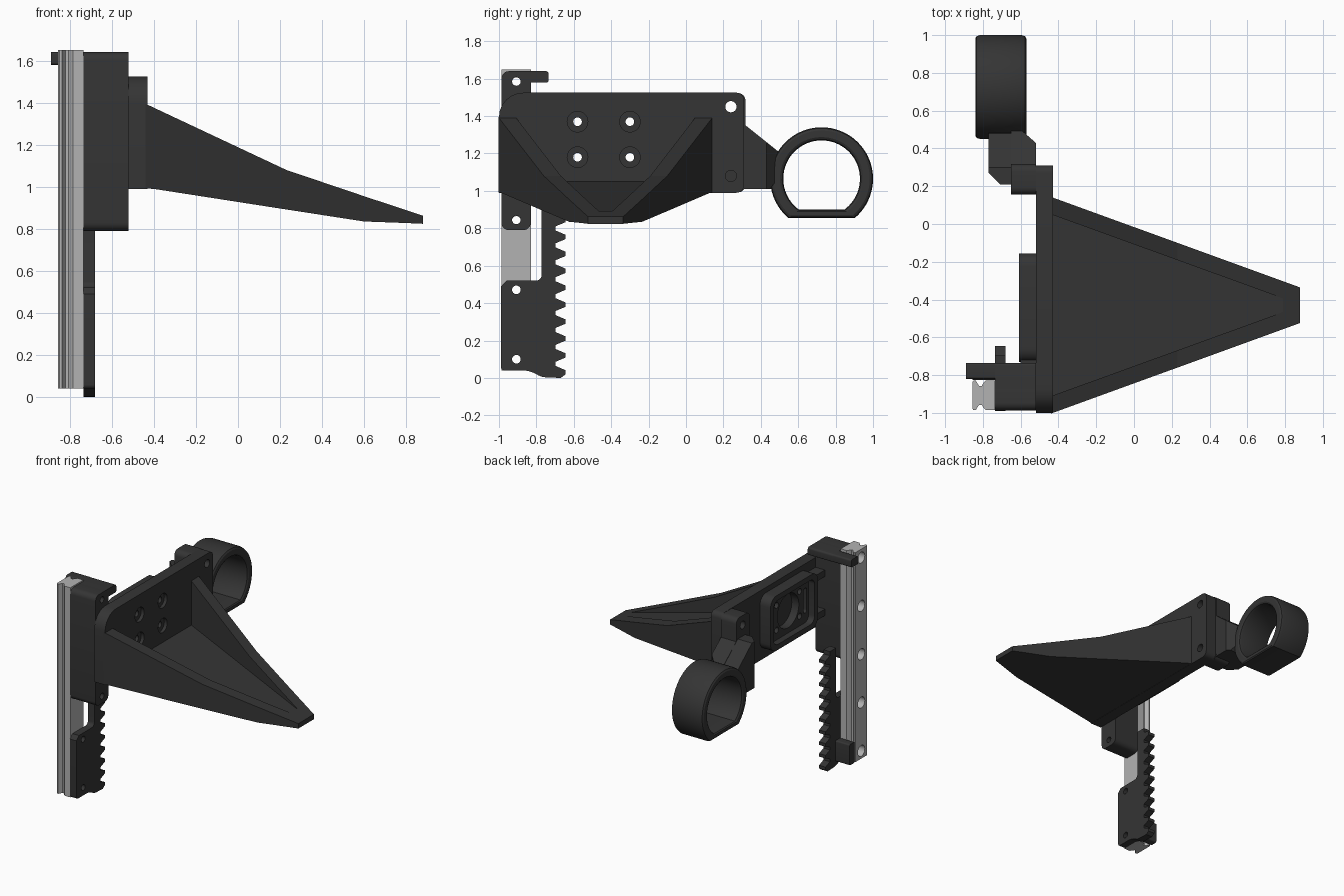
import bpy, bmesh, math
from mathutils import Vector

if "Cube" in bpy.data.objects:
    bpy.data.objects.remove(bpy.data.objects["Cube"])


def material(name, v):
    m = bpy.data.materials.new(name)
    m.diffuse_color = (v, v, v, 1)
    m.use_nodes = True
    m.node_tree.nodes["Principled BSDF"].inputs["Base Color"].default_value = m.diffuse_color
    return m


DARK, STEEL = material("dark_plastic", 0.035), material("steel", 0.45)


def loft(name, loops, mat=DARK, closed=False):
    """Skin a series of equal-length point loops."""
    bm = bmesh.new()
    rows = [[bm.verts.new(p) for p in loop] for loop in loops]
    n = len(rows[0])
    pairs = list(zip(rows, rows[1:])) + ([(rows[-1], rows[0])] if closed else [])
    for a, b in pairs:
        for i in range(n):
            j = (i + 1) % n
            bm.faces.new((a[i], a[j], b[j], b[i]))
    if not closed:
        bm.faces.new(rows[0])
        bm.faces.new(rows[-1])
    bmesh.ops.recalc_face_normals(bm, faces=bm.faces)
    me = bpy.data.meshes.new(name)
    bm.to_mesh(me)
    bm.free()
    ob = bpy.data.objects.new(name, me)
    bpy.context.collection.objects.link(ob)
    me.materials.append(mat)
    return ob


def prism(name, pts, x0, x1, mat=DARK):
    """Extrude a (y, z) outline along x."""
    return loft(name, [[(x, y, z) for y, z in pts] for x in (x0, x1)], mat)


def rounded(corners, n=6):
    """Fillet a polygon given as (u, v, radius)."""
    out = []
    for i, (u, v, r) in enumerate(corners):
        p = Vector((u, v))
        if r == 0:
            out.append((u, v))
            continue
        a = (Vector(corners[i - 1][:2]) - p).normalized()
        b = (Vector(corners[(i + 1) % len(corners)][:2]) - p).normalized()
        c = p + r * (a + b)
        for k in range(n + 1):
            t = math.pi / 2 * k / n
            out.append(tuple(c - r * (b * math.cos(t) + a * math.sin(t))))
    return out


def rect(y0, y1, z0, z1, r=0.0):
    return rounded([(y0, z0, r), (y1, z0, r), (y1, z1, r), (y0, z1, r)])


def circle(y, z, r, n=28):
    return [(y + r * math.cos(2 * math.pi * i / n), z + r * math.sin(2 * math.pi * i / n)) for i in range(n)]


def cut(ob, pts, x0, x1):
    """Subtract an x-extruded outline."""
    cutter = prism("cutter", pts, x0, x1)
    mod = ob.modifiers.new("cut", "BOOLEAN")
    mod.object, mod.operation, mod.solver = cutter, "DIFFERENCE", "EXACT"
    bpy.context.view_layer.objects.active = ob
    bpy.ops.object.modifier_apply(modifier=mod.name)
    bpy.data.objects.remove(cutter)


def chamfer(ob, co, no):
    """Slice off everything beyond a plane."""
    bm = bmesh.new()
    bm.from_mesh(ob.data)
    geom = bm.verts[:] + bm.edges[:] + bm.faces[:]
    res = bmesh.ops.bisect_plane(bm, geom=geom, plane_co=co, plane_no=no, clear_outer=True)
    edges = [e for e in res["geom_cut"] if isinstance(e, bmesh.types.BMEdge)]
    bmesh.ops.holes_fill(bm, edges=edges)
    bmesh.ops.recalc_face_normals(bm, faces=bm.faces)
    bm.to_mesh(ob.data)
    bm.free()


# Linear rail with side grooves and counterbored holes
half = [(-0.735, 0.079), (-0.785, 0.079), (-0.797, 0.065), (-0.806, 0.05), (-0.82, 0.05),
        (-0.83, 0.065), (-0.838, 0.079), (-0.849, 0.079), (-0.855, 0.072)]
section = half + [(x, -w) for x, w in reversed(half)]
rail = loft("linear_rail", [[(x, -0.907 + w, z) for x, w in section] for z in (0.04, 1.65)], STEEL)
for i in range(5):
    z = 0.1 + 0.371 * i
    cut(rail, circle(-0.907, z, 0.023), -0.95, -0.6)
    cut(rail, circle(-0.907, z, 0.042), -0.95, -0.795)

# Carriage bracket and its top hook
bracket = prism("carriage_bracket", rect(-0.987, -0.83, 0.79, 1.64, 0.04), -0.735, -0.52)
hook = prism("top_hook", rounded([(-0.87, 1.58, 0), (-0.735, 1.58, 0.01), (-0.735, 1.64, 0.015),
                                  (-0.87, 1.64, 0)]), -0.735, -0.52)
lip = prism("hook_lip", rect(-0.82, -0.735, 1.58, 1.64, 0.012), -0.89, -0.735)
for z in (0.845, 1.585):
    cut(bracket, circle(-0.907, z, 0.023), -0.8, -0.4)

# Gear rack
outline = [(-0.99, 0.04, 0.02), (-0.84, 0.04, 0.03), (-0.77, 0.004, 0.02)]
for i in range(10):
    c = 0.03 + 0.0905 * i
    outline += [(-0.697, max(c - 0.034, 0.002), 0), (-0.645, c - 0.012, 0),
                (-0.645, c + 0.012, 0), (-0.697, c + 0.034, 0)]
outline[3] = (-0.67, 0.0, 0)
outline += [(-0.697, 0.91, 0), (-0.772, 0.91, 0), (-0.772, 0.52, 0.03), (-0.96, 0.52, 0), (-0.99, 0.49, 0)]
rack = prism("gear_rack", rounded(outline), -0.735, -0.68)
for z in (0.1, 0.471):
    cut(rack, circle(-0.907, z, 0.023), -0.8, -0.6)
prism("rack_foot", rect(-0.827, -0.765, 0.04, 0.2, 0.01), -0.855, -0.73)

# Mounting plate with bolt holes
plate = prism("mounting_plate", rounded([(-1, 0.99, 0), (0.31, 0.99, 0.04), (0.31, 1.525, 0.04),
                                         (-1, 1.525, 0.13)]), -0.52, -0.43)
block = prism("arm_mount", rect(0.155, 0.318, 0.992, 1.523, 0.04), -0.65, -0.519)
for z in (1.08, 1.45):
    cut(plate, circle(0.24, z, 0.03), -0.7, -0.3)
    cut(block, circle(0.24, z, 0.03), -0.7, -0.3)

# Rear boss with pocket, round recess and slot
boss = prism("rear_boss", rect(-0.73, -0.155, 1.065, 1.485, 0.07), -0.61, -0.515)
cut(boss, rect(-0.69, -0.195, 1.105, 1.445, 0.05), -0.7, -0.56)
recesses = [(circle(-0.44, 1.275, 0.13, 40), -0.5), (rect(-0.665, -0.625, 1.18, 1.37, 0.018), -0.5)]
for pts, depth in recesses:
    cut(boss, pts, -0.7, -0.4)
    cut(plate, pts, -0.7, depth)
for y in (-0.58, -0.3):
    for z in (1.18, 1.37):
        cut(boss, circle(y, z, 0.023), -0.7, -0.4)
        cut(plate, circle(y, z, 0.023), -0.7, -0.3)
        cut(plate, circle(y, z, 0.055), -0.455, -0.3)
for i, z in enumerate((1.1, 1.4)):
    prism(f"boss_rib_{i}", rect(-0.84, -0.71, z, z + 0.05), -0.6, -0.515)

# Open scoop: U-shaped sections tapering to the tip
loops = []
for x, bottom, top in [(-0.44, 0.992, 1.395), (-0.4, 0.99, 1.376), (0.23, 0.892, 1.08),
                       (0.6, 0.835, 0.955), (0.79, 0.828, 0.892), (0.88, 0.824, 0.862)]:
    t = min((x + 0.43) / 1.31, 1)
    outer = 0.57 + t * (0.094 - 0.57)
    inner = 0.478 + min((x + 0.43) / 1.22, 1) * (0.036 - 0.478)
    floor = min(1.05 - 0.158 * (x + 0.43) / 1.22, top)
    u = [(outer, bottom), (outer, top), (inner, top), (inner, floor)]
    loops.append([(x, -0.43 + w, z) for w, z in u] + [(x, -0.43 - w, z) for w, z in reversed(u)])
loft("scoop", loops)

# Stepped arm to the ring
arm = prism("arm_front", [(0.3, 1.01), (0.45, 1.01), (0.5, 1.08), (0.5, 1.205), (0.3, 1.365)], -0.65, -0.52)
chamfer(arm, (-0.52, 0.43, 1), (0.07, 0.08, 0))
arm = prism("arm_rear", [(0.21, 1.01), (0.47, 1.01), (0.5, 1.08), (0.48, 1.215), (0.3, 1.365), (0.21, 1.365)],
            -0.77, -0.645)
chamfer(arm, (-0.77, 0.27, 1), (-0.06, -0.06, 0))

# Holder ring with a flat underside and rounded rims


def flat_circle(r, drop, n=56):
    a = math.asin(drop / r)
    span = math.pi + 2 * a
    return [(0.725 + r * math.cos(-a + span * i / n), 1.065 + r * math.sin(-a + span * i / n)) for i in range(n + 1)]


outer, inner = flat_circle(0.275, 0.21), flat_circle(0.205, 0.165)
rim = [(-0.84, 0.25), (-0.84, 0.75), (-0.833, 0.92), (-0.815, 1), (-0.595, 1), (-0.577, 0.92),
       (-0.57, 0.75), (-0.57, 0.25), (-0.577, 0.08), (-0.595, 0), (-0.815, 0), (-0.833, 0.08)]
loft("holder_ring", [[(x, a[0] + t * (b[0] - a[0]), a[1] + t * (b[1] - a[1])) for a, b in zip(inner, outer)]
                     for x, t in rim], closed=True)

# Smooth curved surfaces, keep hard edges
bpy.ops.object.select_all(action="DESELECT")
for ob in bpy.context.collection.objects:
    if ob.name != "scoop":
        ob.select_set(True)
        bpy.context.view_layer.objects.active = ob
bpy.ops.object.shade_smooth_by_angle(angle=math.radians(25))
